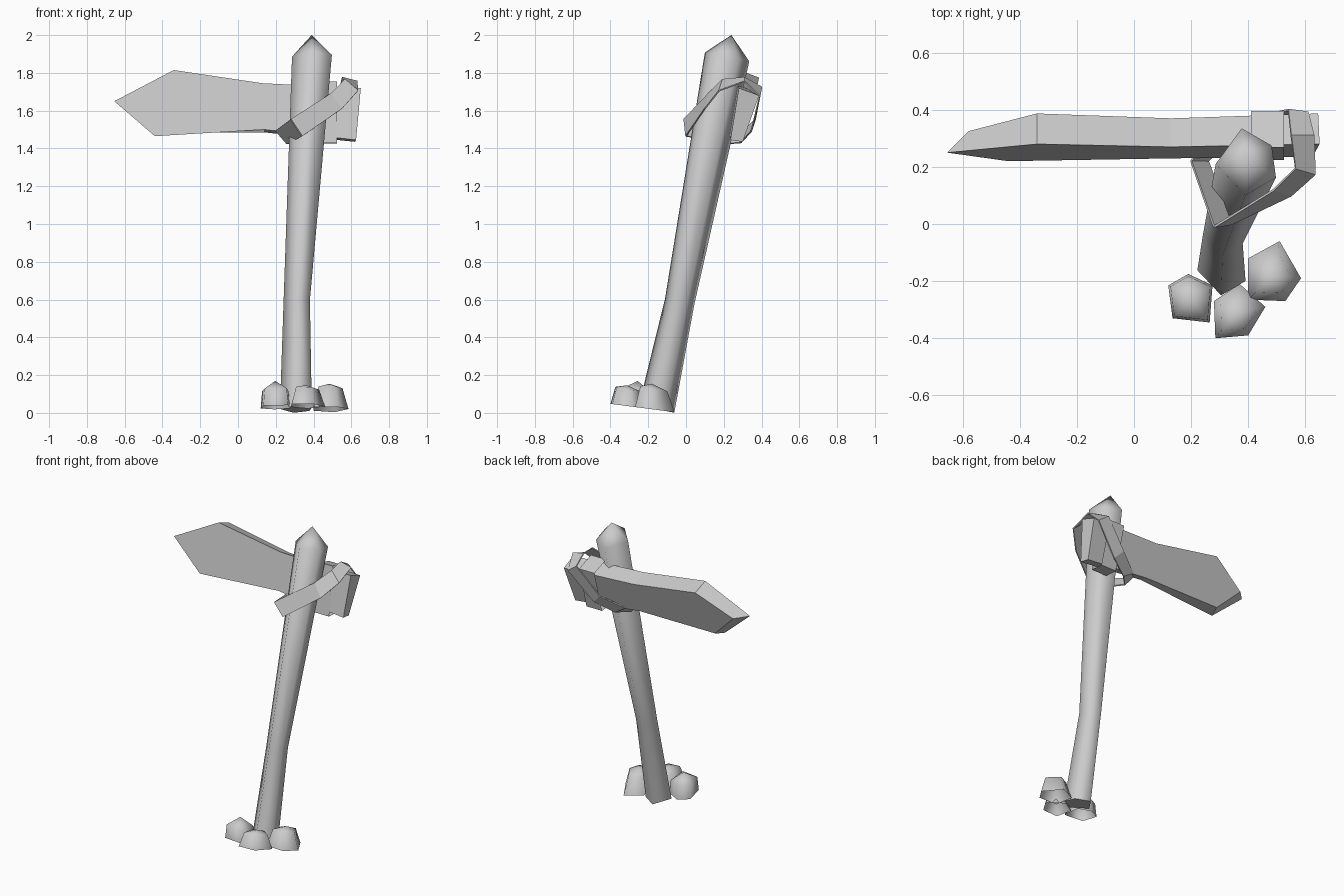
import bpy
import bmesh
from mathutils import Vector

if "Cube" in bpy.data.objects:
    bpy.data.objects.remove(bpy.data.objects["Cube"], do_unlink=True)

grey = bpy.data.materials.new("plain grey")
grey.use_nodes = True
grey.diffuse_color = (0.6, 0.6, 0.6, 1)
grey.node_tree.nodes["Principled BSDF"].inputs["Base Color"].default_value = (0.6, 0.6, 0.6, 1)


def loft(name, rings, apex=None, smooth=False, cap_start=True, cap_end=True, closed=True):
    """Bridge equal-sized rings of points, closing the ends with caps or an apex."""
    bm = bmesh.new()
    rows = [[bm.verts.new(p) for p in ring] for ring in rings]
    n = len(rows[0])
    for a, b in zip(rows, rows[1:]):
        for i in range(n if closed else n - 1):
            j = (i + 1) % n
            bm.faces.new((a[i], a[j], b[j], b[i])).smooth = smooth
    if apex:
        top = bm.verts.new(apex)
        for i in range(n):
            bm.faces.new((rows[-1][i], rows[-1][(i + 1) % n], top)).smooth = smooth
    elif cap_end:
        bm.faces.new(rows[-1])
    if cap_start:
        bm.faces.new(rows[0][::-1])
    bmesh.ops.recalc_face_normals(bm, faces=bm.faces)
    mesh = bpy.data.meshes.new(name)
    bm.to_mesh(mesh)
    bm.free()
    mesh.materials.append(grey)
    obj = bpy.data.objects.new(name, mesh)
    bpy.context.collection.objects.link(obj)
    return obj


# Leaning five-sided post with a pointed top
section = [(-0.013, 0.12), (0.092, 0.06), (0.107, -0.052), (0.0, -0.115), (-0.104, -0.005)]


def post_ring(x, y, z, size):
    return [(x + u * size, y + v * size, z - 0.2 * v * size) for u, v in section]


loft("post", [post_ring(0.305, -0.158, 0.02, 0.8),
              post_ring(0.31, -0.035, 0.59, 0.66),
              post_ring(0.39, 0.215, 1.885, 1.0)],
     apex=(0.39, 0.24, 2.0), smooth=True)

# Broad pointed blade lashed behind the post: front outline, then smaller back outline
front = [(-0.655, 0.25, 1.65), (-0.34, 0.28, 1.815), (0.13, 0.27, 1.745),
         (0.65, 0.28, 1.72), (0.625, 0.235, 1.445), (0.14, 0.23, 1.5), (-0.44, 0.22, 1.465)]
back = [(-0.58, 0.325, 1.64), (-0.34, 0.387, 1.775), (0.13, 0.37, 1.70),
        (0.645, 0.387, 1.68), (0.62, 0.30, 1.435), (0.14, 0.29, 1.485), (-0.42, 0.29, 1.485)]
loft("blade", [front, back])

# Collar around the blade
collar = [(0.225, 1.43), (0.268, 1.755), (0.395, 1.71), (0.315, 1.425)]
loft("collar", [[(x, y, z) for y, z in collar] for x in (0.41, 0.525)],
     cap_start=False, cap_end=False)

# Diagonal lashing: centre line with half-width vectors
lashing = [((0.31, -0.005, 1.51), (-0.03, -0.005, 0.045)),
           ((0.52, 0.11, 1.65), (-0.03, 0.01, 0.04)),
           ((0.60, 0.185, 1.735), (-0.035, 0.01, 0.03)),
           ((0.59, 0.31, 1.765), (-0.04, 0.0, 0.01)),
           ((0.575, 0.395, 1.70), (-0.035, 0.005, 0.025)),
           ((0.42, 0.355, 1.52), (-0.03, 0.01, 0.03)),
           ((0.29, 0.29, 1.455), (-0.04, 0.0, 0.025)),
           ((0.23, 0.22, 1.46), (-0.03, 0.0, 0.035))]
strips = [[Vector(c) - Vector(w), Vector(c) + Vector(w)] for c, w in lashing]
band = loft("lashing", strips + [strips[0]], cap_start=False, cap_end=False, closed=False)
thick = band.modifiers.new("thickness", "SOLIDIFY")
thick.thickness = 0.008
thick.offset = 0

# Stones around the foot: outline, shoulder size, shoulder height, peak height
stones = {
    "left_stone": ([(0.135, -0.33), (0.265, -0.345), (0.275, -0.215), (0.19, -0.175), (0.12, -0.215)],
                   0.9, 0.09, 0.14),
    "middle_stone": ([(0.285, -0.4), (0.4, -0.39), (0.46, -0.29), (0.37, -0.21), (0.28, -0.27)],
                     0.7, 0.09, 0.11),
    "right_stone": ([(0.4, -0.265), (0.53, -0.27), (0.585, -0.19), (0.51, -0.06), (0.4, -0.12)],
                    0.68, 0.11, 0.135),
}
for name, (outline, size, shoulder, peak) in stones.items():
    cx = sum(p[0] for p in outline) / len(outline)
    cy = sum(p[1] for p in outline) / len(outline)

    def ground(y):
        return 0.005 - 0.13 * (y + 0.07)

    base = [(x, y, ground(y)) for x, y in outline]
    upper = [(cx + (x - cx) * size, cy + (y - cy) * size, ground(y) + shoulder) for x, y in outline]
    loft(name, [base, upper], apex=(cx, cy, ground(cy) + peak), smooth=True, cap_start=False)
